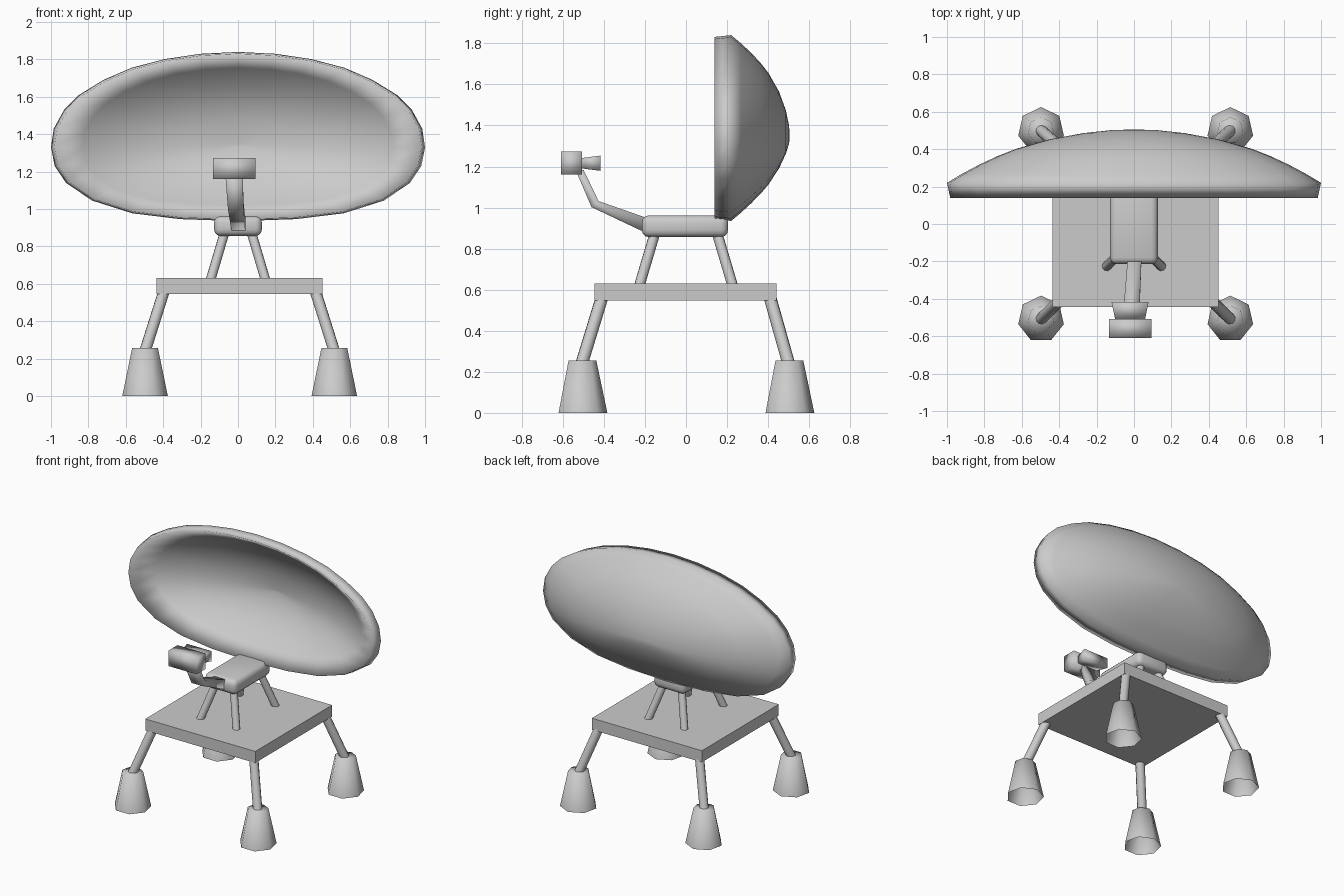
import bpy, bmesh, math
from mathutils import Vector

if "Cube" in bpy.data.objects:
    bpy.data.objects.remove(bpy.data.objects["Cube"])


def finish(name, bm, smooth=None):
    bmesh.ops.recalc_face_normals(bm, faces=bm.faces[:])
    me = bpy.data.meshes.new(name)
    bm.to_mesh(me)
    bm.free()
    ob = bpy.data.objects.new(name, me)
    bpy.context.collection.objects.link(ob)
    if smooth:
        bpy.ops.object.select_all(action='DESELECT')
        ob.select_set(True)
        bpy.context.view_layer.objects.active = ob
        bpy.ops.object.shade_smooth_by_angle(angle=math.radians(smooth))
    return ob


def loft(name, rings, caps=(True, True), smooth=None):
    bm = bmesh.new()
    vs = [[bm.verts.new(p) for p in r] for r in rings]
    n = len(rings[0])
    for a, b in zip(vs, vs[1:]):
        for i in range(n):
            j = (i + 1) % n
            bm.faces.new((a[i], a[j], b[j], b[i]))
    for ring, cap in zip((vs[0], vs[-1]), caps):
        if cap:
            bm.faces.new(ring)
    return finish(name, bm, smooth)


def box(name, x, y, z, bevel=0, smooth=None):
    rings = [[(x[0], y[0], h), (x[1], y[0], h), (x[1], y[1], h), (x[0], y[1], h)] for h in z]
    ob = loft(name, rings, smooth=smooth)
    if bevel:
        m = ob.modifiers.new("rounding", 'BEVEL')
        m.width, m.segments = bevel, 3
    return ob


def rod(name, a, b, r, sides=10):
    a, b = Vector(a), Vector(b)
    q = (b - a).to_track_quat('Z', 'Y')
    circle = [q @ Vector((r * math.cos(t), r * math.sin(t), 0))
              for t in (2 * math.pi * i / sides for i in range(sides))]
    return loft(name, [[p + c for c in circle] for p in (a, b)], smooth=50)


# Dish: half outline mirrored, then scaled rings: inner bowl, edge, outer bowl
half = [(0, .935), (.31, .946), (.565, .977), (.78, 1.045), (.92, 1.14), (.98, 1.23),
        (1, 1.33), (.985, 1.43), (.93, 1.53), (.85, 1.61), (.72, 1.69), (.57, 1.755),
        (.39, 1.802), (.2, 1.83), (0, 1.84)]
outline = half + [(-x, z) for x, z in half[-2:0:-1]]
profile = [(.02, .44), (.27, .421), (.45, .387), (.63, .333), (.83, .238),
           (.982, .138), (1, .22), (.92, .268), (.83, .316), (.73, .363),
           (.63, .402), (.45, .453), (.27, .486), (.12, .502), (.02, .505)]
CZ = 1.34


def dish_ring(s, y):
    # the lower half is a little shallower than the upper half
    return [(x * s, y, CZ + (z - CZ) * (s if z > CZ else s ** 1.25)) for x, z in outline]


loft("dish", [dish_ring(s, y) for s, y in profile], smooth=179)

# Mount block and base plate
box("mount_block", (-.128, .128), (-.215, .205), (.856, .962), .035, 179)
box("base_plate", (-.437, .451), (-.445, .441), (.547, .631))

for sx, side in ((-1, "left"), (1, "right")):
    for sy, end in ((-1, "front"), (1, "back")):
        tag = f"{end}_{side}"
        # Struts between plate and block
        rod("strut_" + tag, (sx * .15, sy * .23, .61), (sx * .07, sy * .15, .88), .026)
        # Outer legs
        cx, cy = .009 + sx * .506, sy * .504 - .004
        rod("leg_" + tag, (cx, cy, .24), (.009 + sx * .405, sy * .41, .56), .031)
        # Seven-sided feet, open underneath
        ring = [(math.cos(t), math.sin(t)) for t in
                (math.pi / 2 + 2 * math.pi * i / 7 for i in range(7))]
        loft("foot_" + tag, [[(cx + r * c, cy + r * s, z) for c, s in ring]
                             for r, z in ((.125, 0), (.071, .256))],
             caps=(False, True), smooth=179)

# Bent feed arm: centre, half width, half thickness vector (y, z)
arm = [((.003, -.19, .912), .037, (.006, .035)),
       ((-.012, -.443, 1.017), .042, (.017, .015)),
       ((-.021, -.517, 1.18), .046, (.018, .004))]
loft("feed_arm", [[(x - w, y - ty, z - tz), (x + w, y - ty, z - tz),
                   (x + w, y + ty, z + tz), (x - w, y + ty, z + tz)]
                  for (x, y, z), w, (ty, tz) in arm], smooth=179)

# Feed head with flared horn
box("feed_head", (-.133, .093), (-.609, -.507), (1.16, 1.274), smooth=179)
loft("feed_horn", [[(-.021 - w, y, 1.216 - h), (-.021 + w, y, 1.216 - h),
                    (-.021 + w, y, 1.216 + h), (-.021 - w, y, 1.216 + h)]
                   for w, h, y in ((.08, .025, -.51), (.099, .037, -.417))], smooth=179)
